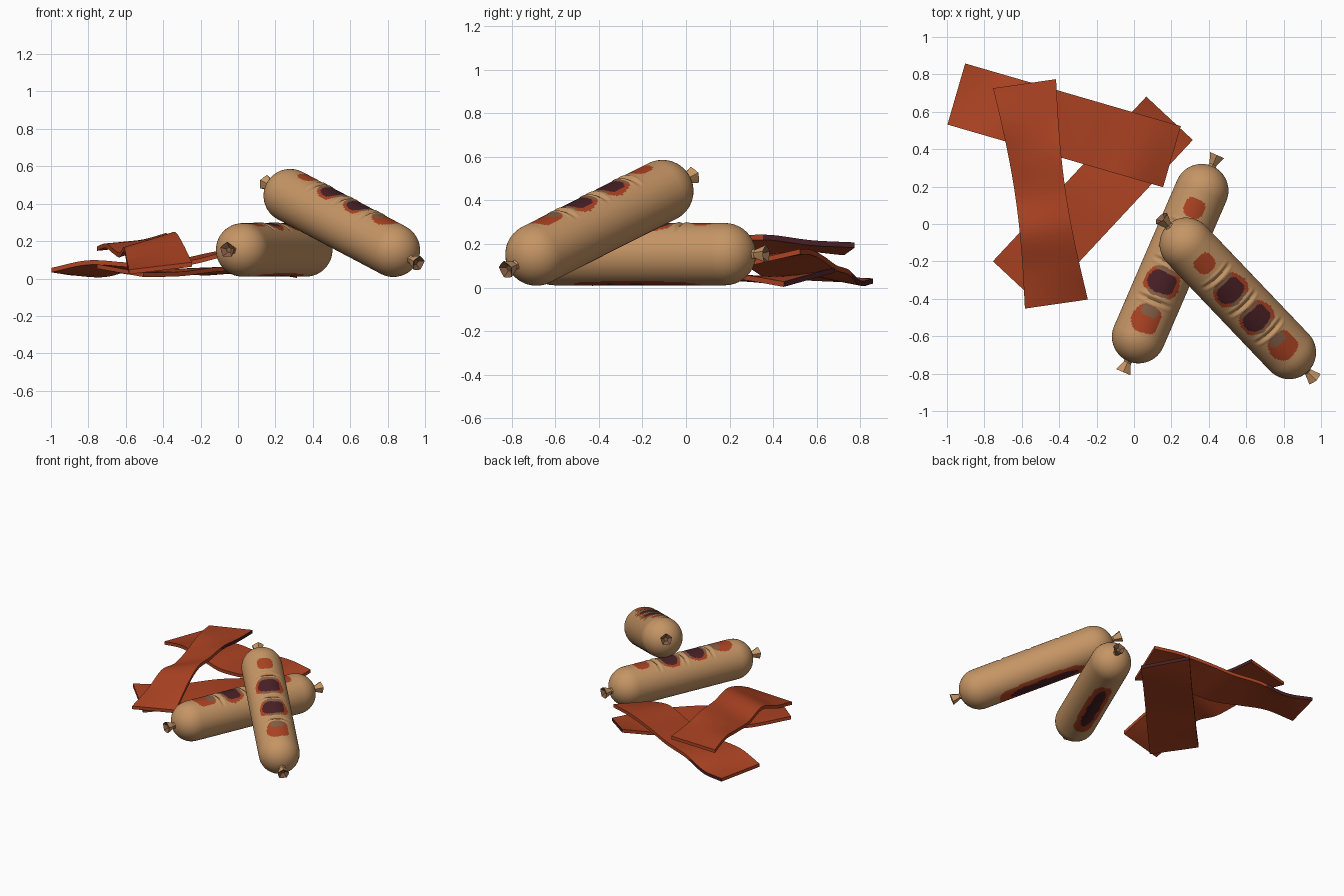
import bpy, bmesh, math
from mathutils import Vector, Matrix

if "Cube" in bpy.data.objects:
    bpy.data.objects.remove(bpy.data.objects["Cube"])


def material(name, rgb):
    m = bpy.data.materials.new(name)
    m.diffuse_color = (*rgb, 1)
    m.use_nodes = True
    m.node_tree.nodes["Principled BSDF"].inputs["Base Color"].default_value = m.diffuse_color
    return m


TAN = material("casing_tan", (0.56, 0.30, 0.13))
RED = material("fried_red_brown", (0.41, 0.055, 0.016))
DARK = material("charred_maroon", (0.065, 0.0145, 0.019))
TAUPE = material("seared_taupe", (0.23, 0.11, 0.06))


def loft(name, rings, mats, rule=None, matrix=None, angle=40):
    """Skin closed rings of points, cap both ends, colour faces by a rule."""
    bm = bmesh.new()
    rows = [[bm.verts.new(p) for p in ring] for ring in rings]
    n = len(rows[0])
    for a, b in zip(rows, rows[1:]):
        for i in range(n):
            bm.faces.new((a[i], a[(i + 1) % n], b[(i + 1) % n], b[i]))
    bm.faces.new(rows[0])
    bm.faces.new(rows[-1])
    bmesh.ops.recalc_face_normals(bm, faces=bm.faces)
    if rule:
        for f in bm.faces:
            f.material_index = rule(f.calc_center_median())
    me = bpy.data.meshes.new(name)
    bm.to_mesh(me)
    bm.free()
    for m in mats:
        me.materials.append(m)
    ob = bpy.data.objects.new(name, me)
    bpy.context.collection.objects.link(ob)
    if matrix:
        ob.matrix_world = matrix
    bpy.ops.object.select_all(action='DESELECT')
    ob.select_set(True)
    bpy.context.view_layer.objects.active = ob
    bpy.ops.object.shade_smooth_by_angle(angle=math.radians(angle))
    return ob


# ---------- sausages ----------
R, HALF = 0.143, 0.425          # radius, half length between cap centres
SCORES = (-0.216, 0.0, 0.216)   # scored cuts across the top


def inside(ds, w, a, b):
    wobble = 0.12 * math.sin(47 * ds + 1) + 0.1 * math.sin(61 * w + 40 * ds)
    return abs(ds / a) ** 3 + abs(w / b) ** 3 < 1 + wobble


def char_marks(c):
    ang = abs(math.atan2(c.y, c.z))
    w, s = R * math.atan2(c.y, c.z), c.x
    under = R * (math.pi - ang)
    # long sear underneath
    if inside(s, under, 0.25, 0.042):
        return 2
    if inside(s, under, 0.32, 0.075):
        return 1
    # charred patches between the cuts, taupe where they meet the cuts
    for p in (-0.108, 0.108):
        if inside(s - p, w, 0.060, 0.078):
            return 2
        if inside(s - p, w, 0.082, 0.102):
            return 3 if abs(s - p) > 0.058 and abs(w) < 0.07 else 1
    # lighter patches near the ends
    if inside(s - 0.275, w, 0.03, 0.05):
        return 3
    if inside(s + 0.324, w, 0.055, 0.055) or inside(s - 0.324, w, 0.078, 0.078):
        return 1
    return 0


def score_depth(s, a):
    """Cut with slightly raised lips, fading out down the sides."""
    fade = max(0.0, 1 - (a / 0.8) ** 2)
    h = 0
    for g in SCORES:
        d = abs(s - g)
        h += -0.010 * math.exp(-(d / 0.010) ** 2) + 0.004 * math.exp(-((d - 0.020) / 0.008) ** 2)
    return h * fade


def sausage(name, start, end):
    start, end = Vector(start), Vector(end)
    x = (end - start).normalized()
    y = Vector((0, 0, 1)).cross(x).normalized()
    z = x.cross(y)
    M = Matrix((x, y, z)).transposed().to_4x4()
    M.translation = (start + end) / 2
    caps = [math.radians(2 + 8 * i) for i in range(11)]
    prof = [(-HALF - R * math.cos(t), R * math.sin(t)) for t in caps]
    prof += [(-HALF + 2 * HALF * i / 170, R) for i in range(171)]
    prof += [(HALF + R * math.cos(t), R * math.sin(t)) for t in reversed(caps)]
    rings = []
    for s, r in prof:
        ring = []
        for i in range(96):
            a = 2 * math.pi * i / 96 - math.pi
            rr = r + (score_depth(s, a) if abs(s) < HALF else 0)
            ring.append((s, rr * math.sin(a), rr * math.cos(a)))
        rings.append(ring)
    loft(name, rings, (TAN, RED, DARK, TAUPE), char_marks, M)
    # pinched casing knots, flared with a hollow end
    for sign, side in ((-1, "start"), (1, "end")):
        rings = []
        for s, r in ((0.555, 0.026), (0.576, 0.019), (0.632, 0.040), (0.610, 0.014)):
            rings.append([(sign * s,
                           r * (1 + 0.08 * (-1) ** i) * math.sin(i * math.pi / 5),
                           r * (1 + 0.08 * (-1) ** i) * math.cos(i * math.pi / 5))
                          for i in range(10)])
        loft(name + "_knot_" + side, rings, (TAN, TAUPE),
             lambda c: 1 if abs(c.x) > 0.606 else 0, M, 20)


sausage("lower_sausage", (0.362, 0.178, 0.153), (0.025, -0.602, 0.153))
sausage("leaning_sausage", (0.279, -0.108, 0.443), (0.831, -0.687, 0.151))


# ---------- bacon strips ----------
def spline(vals, t):
    k = min(int(t * (len(vals) - 1)), len(vals) - 2)
    u = t * (len(vals) - 1) - k
    p1, p2 = vals[k], vals[k + 1]
    p0 = vals[k - 1] if k else 2 * p1 - p2
    p3 = vals[k + 2] if k + 2 < len(vals) else 2 * p2 - p1
    return 0.5 * (2 * p1 + (p2 - p0) * u + (2 * p0 - 5 * p1 + 4 * p2 - p3) * u * u
                  + (3 * p1 - p0 - 3 * p2 + p3) * u ** 3)


def bacon(name, start, end, left_z, right_z, charred, pinch=0.0, width=0.34, thick=0.024):
    """Wavy strip: heights of its left and right edges are splined along it."""
    start, end = Vector(start), Vector(end)
    d = (end - start).normalized()
    side = Vector((-d.y, d.x))
    length = (end - start).length

    def half(t):
        return width / 2 - pinch * math.sin(math.pi * t)

    def rim_colour(c):
        q = Vector((c.x, c.y)) - start
        t = q.dot(d) / length
        return 1 if charred(t, q.dot(side) / half(t)) else 0

    rings = []
    for i in range(49):
        t = i / 48
        mid = start.lerp(end, t)
        zl, zr = spline(left_z, t), spline(right_z, t)
        top, low = [], []
        for j in range(11):
            v = j / 10
            p = mid + side * half(t) * (1 - 2 * v)
            z = zl + (zr - zl) * v
            top.append((p.x, p.y, z + thick / 2))
            low.append((p.x, p.y, max(0.0, z - thick / 2)))
        rings.append(top + low[::-1])
    loft(name, rings, (RED, DARK), rim_colour)


# charred only on thin rims: left edge near the start, or the end face
bacon("bottom_bacon", (-0.63, -0.315), (0.19, 0.565),
      (0.065, 0.03, 0.04, 0.03, 0.08), (0.02, 0.025, 0.05, 0.05, 0.015),
      lambda t, v: t > 0.999)
bacon("middle_bacon", (-0.95, 0.695), (0.203, 0.36),
      (0.03, 0.02, 0.07, 0.09, 0.13, 0.16, 0.165),
      (0.045, 0.085, 0.075, 0.06, 0.09, 0.13, 0.09),
      lambda t, v: v > 0.99 and t < 0.3)
bacon("top_bacon", (-0.585, 0.75), (-0.415, -0.428),
      (0.195, 0.205, 0.23, 0.225, 0.235, 0.17, 0.075),
      (0.16, 0.175, 0.145, 0.125, 0.155, 0.085, 0.035),
      lambda t, v: v > 0.99 and t < 0.35, pinch=0.035)
